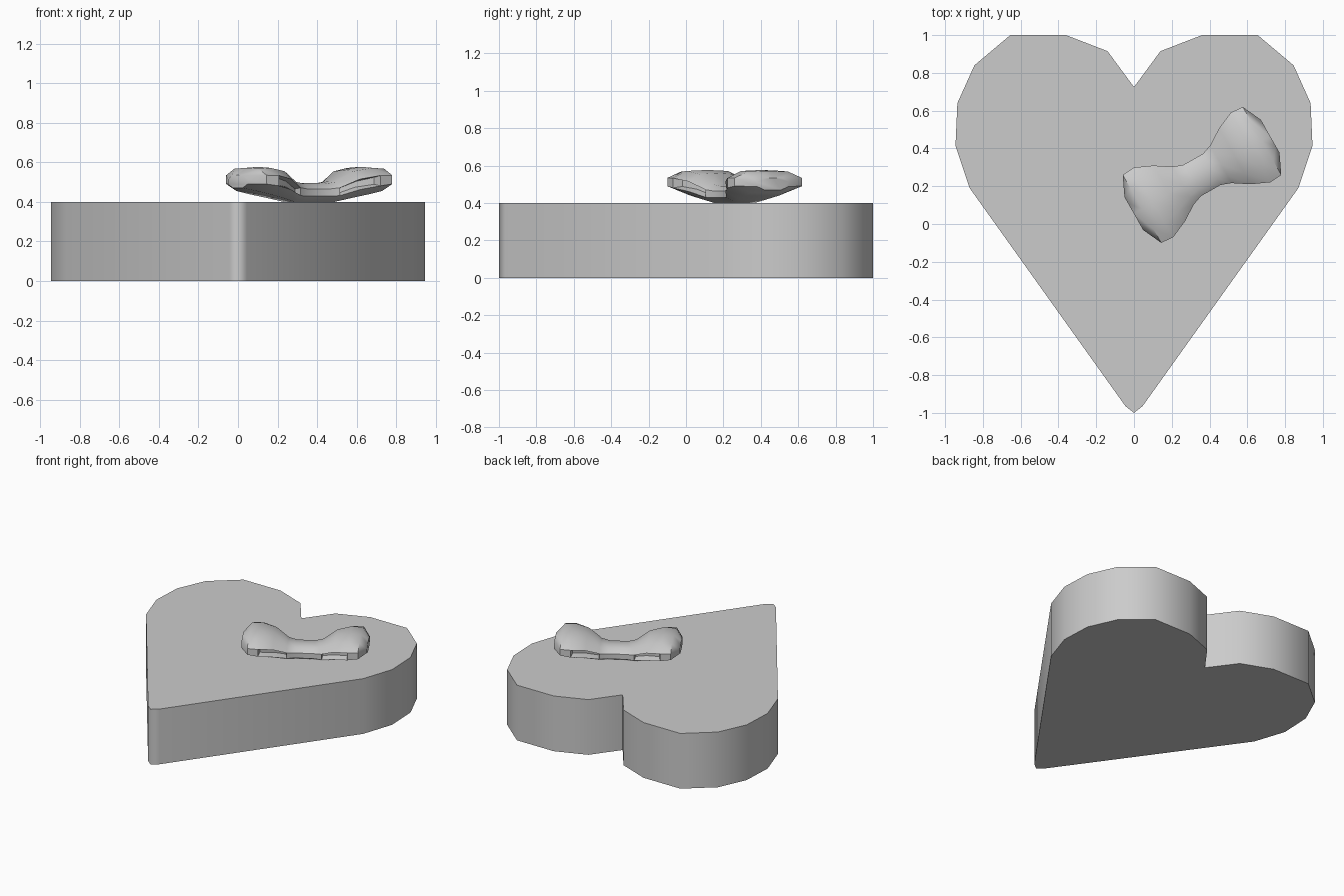
import bpy, bmesh, math
from mathutils import Matrix

cube = bpy.data.objects.get("Cube")
if cube:
    bpy.data.objects.remove(cube)

# Single matte grey
grey = bpy.data.materials.new("plain_grey")
grey.use_nodes = True
grey.diffuse_color = (0.6, 0.6, 0.6, 1)
grey.node_tree.nodes["Principled BSDF"].inputs["Base Color"].default_value = (0.6, 0.6, 0.6, 1)


def finish(bm, name, angle):
    bmesh.ops.recalc_face_normals(bm, faces=bm.faces)
    mesh = bpy.data.meshes.new(name)
    bm.to_mesh(mesh)
    bm.free()
    mesh.materials.append(grey)
    obj = bpy.data.objects.new(name, mesh)
    bpy.context.collection.objects.link(obj)
    bpy.ops.object.select_all(action='DESELECT')
    obj.select_set(True)
    bpy.context.view_layer.objects.active = obj
    bpy.ops.object.shade_smooth_by_angle(angle=math.radians(angle))
    return obj


# Heart slab: mirrored outline, extruded upward
half = [(0, -1), (.045, -.965), (.87, .19), (.945, .415), (.935, .64),
        (.845, .84), (.655, 1), (.36, 1), (.14, .915), (0, .725)]
outline = half + [(-x, y) for x, y in half[-2:0:-1]]
bm = bmesh.new()
base = bm.faces.new([bm.verts.new((x, y, 0)) for x, y in outline])
top = bmesh.ops.extrude_face_region(bm, geom=[base])
for v in top["geom"]:
    if isinstance(v, bmesh.types.BMVert):
        v.co.z = 0.4
finish(bm, "heart_slab", 85)

# Bow: rings lofted along its length (distance, half width, bottom, top)
stations = [(.06, .095, .40, .495), (.115, .115, .40, .505), (.2, .17, .42, .56),
            (.295, .212, .44, .577), (.365, .207, .455, .572), (.415, .10, .47, .535)]
stations = [(-u, w, b, t) for u, w, b, t in reversed(stations)] + stations
section = [(-.5, 0), (.5, 0), (1, .3), (1, .68), (.6, .96), (0, 1), (-.6, .96), (-1, .68), (-1, .3)]
bm = bmesh.new()
rings = [[bm.verts.new((u, v * w, b + h * (t - b))) for v, h in section]
         for u, w, b, t in stations]
n = len(section)
sides = []
for a, b in zip(rings, rings[1:]):
    for i in range(n):
        j = (i + 1) % n
        face = bm.faces.new((a[i], a[j], b[j], b[i]))
        mid = face.calc_center_median()
        if i in (2, 7) and .13 < abs(mid.x) < .28:
            sides.append(face)
bm.faces.new(rings[0])
bm.faces.new(rings[-1])
bmesh.ops.recalc_face_normals(bm, faces=bm.faces)

# Hollow openings on the sides of each loop
bmesh.ops.inset_region(bm, faces=sides, thickness=0.012, depth=0)
for v in {v for f in sides for v in f.verts}:
    v.co.y -= math.copysign(0.05, v.co.y)
bm.transform(Matrix.Translation((.36, .26, 0)) @ Matrix.Rotation(math.radians(29.5), 4, 'Z'))
finish(bm, "bow", 42)
